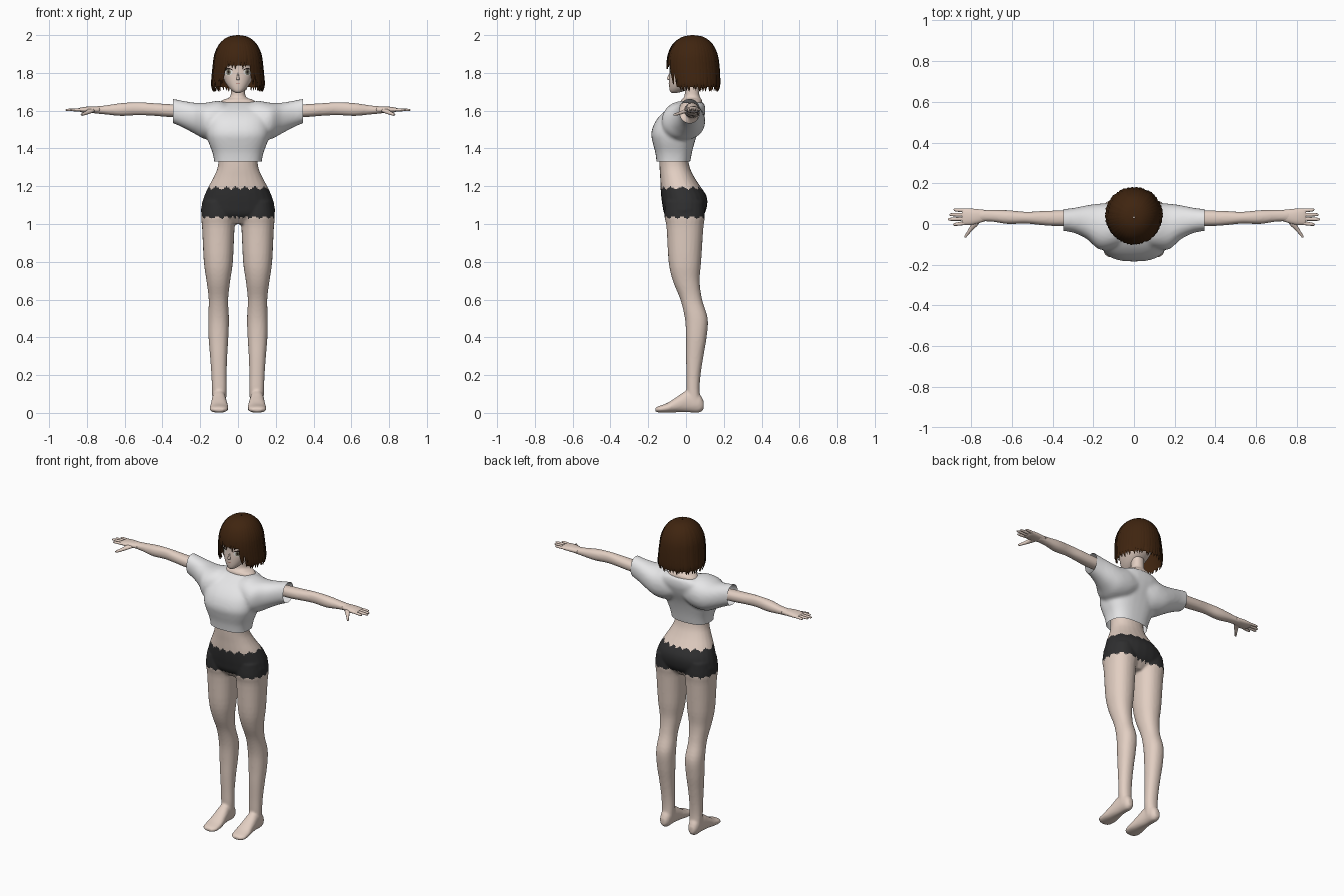
import bpy, bmesh, random
from math import sin, cos, pi, tau, atan2, copysign
from mathutils import Vector
from mathutils.bvhtree import BVHTree

random.seed(4)
if "Cube" in bpy.data.objects:
    bpy.data.objects.remove(bpy.data.objects["Cube"])


def material(name, r, g, b):
    m = bpy.data.materials.new(name)
    m.use_nodes = True
    m.diffuse_color = (r, g, b, 1)
    node = next(n for n in m.node_tree.nodes if n.type == 'BSDF_PRINCIPLED')
    node.inputs["Base Color"].default_value = (r, g, b, 1)
    node.inputs["Roughness"].default_value = 0.8
    return m


SKIN = material("skin", .76, .62, .54)
WHITE = material("shirt white", .8, .8, .81)
BLACK = material("shorts charcoal", .028, .028, .029)
BROWN = material("hair brown", .05, .018, .005)
EYE = material("eye white", .8, .79, .76)
IRIS = material("iris olive", .2, .19, .13)
LASH = material("lash dark", .02, .012, .01)
LIP = material("lip rose", .4, .16, .13)


def spline(rows, u):
    """Smooth interpolation through the rows at index u."""
    n = len(rows) - 1
    i = min(int(u), n - 1)
    f = u - i
    four = [rows[max(0, min(n, i + k))] for k in (-1, 0, 1, 2)]
    return [b + .5 * f * (c - a + f * (2 * a - 5 * b + 4 * c - d + f * (3 * (b - c) + d - a)))
            for a, b, c, d in zip(*four)]


def loft(bm, axis, rows, side=1, power=2.2, sides=24, sub=4):
    """Closed tube; each row is position on the axis, then min/max of the other two axes."""
    rings = []
    for k in range((len(rows) - 1) * sub + 1):
        t, a0, a1, b0, b1 = spline(rows, k / sub)
        ring = []
        for j in range(sides):
            c, s = cos(tau * j / sides), sin(tau * j / sides)
            a = (a0 + a1) / 2 + (a1 - a0) / 2 * copysign(abs(c) ** (2 / power), c)
            b = (b0 + b1) / 2 + (b1 - b0) / 2 * copysign(abs(s) ** (2 / power), s)
            x, y, z = {'x': (t, a, b), 'y': (a, t, b), 'z': (a, b, t)}[axis]
            ring.append(bm.verts.new((x * side, y, z)))
        rings.append(ring)
    for r0, r1 in zip(rings, rings[1:]):
        for j in range(sides):
            k = (j + 1) % sides
            bm.faces.new((r0[j], r0[k], r1[k], r1[j]))
    bm.faces.new(rings[0])
    bm.faces.new(rings[-1])


def finish(name, bm, *mats):
    bmesh.ops.recalc_face_normals(bm, faces=bm.faces[:])
    me = bpy.data.meshes.new(name)
    bm.to_mesh(me)
    bm.free()
    for m in mats:
        me.materials.append(m)
    me.shade_smooth()
    ob = bpy.data.objects.new(name, me)
    bpy.context.collection.objects.link(ob)
    return ob


def fuse(bm, voxel, passes):
    """Merge overlapping tubes into one smooth skin and return it as a bmesh."""
    ob = finish("fuse_helper", bm)
    rm = ob.modifiers.new("merge", 'REMESH')
    rm.mode, rm.voxel_size = 'VOXEL', voxel
    sm = ob.modifiers.new("relax", 'SMOOTH')
    sm.factor, sm.iterations = .5, passes
    dg = bpy.context.evaluated_depsgraph_get()
    me = bpy.data.meshes.new_from_object(ob.evaluated_get(dg))
    out = bmesh.new()
    out.from_mesh(me)
    bpy.data.objects.remove(ob)
    bpy.data.meshes.remove(me)
    return out


# Body: torso, neck, legs, feet and arms merged
bm = bmesh.new()
torso = [(1.0, .06, -.07, .05), (1.05, .185, -.113, .095), (1.1, .192, -.125, .112),
         (1.15, .178, -.132, .108), (1.2, .155, -.135, .075), (1.25, .128, -.137, .043),
         (1.3, .108, -.14, .02), (1.36, .104, -.14, .012), (1.45, .11, -.13, .03),
         (1.55, .13, -.08, .06), (1.62, .11, -.035, .085), (1.655, .085, -.028, .085),
         (1.668, .048, -.012, .075), (1.69, .038, -.007, .07), (1.75, .038, -.005, .07)]
loft(bm, 'z', [(z, -w, w, a, b) for z, w, a, b in torso])
leg = [(1.12, .02, .185, -.11, .095), (1.04, .01, .195, -.114, .1), (.98, .018, .19, -.103, .092),
       (.8, .027, .181, -.092, .08), (.7, .041, .167, -.07, .072), (.6, .052, .155, -.03, .085),
       (.5, .048, .158, -.006, .115), (.4, .051, .156, 0, .109), (.3, .057, .148, 0, .092),
       (.2, .06, .141, .002, .077), (.12, .06, .138, .003, .072), (.04, .064, .136, .01, .08)]
foot = [(.094, .085, .118, .02, .06), (.07, .068, .133, .002, .1), (.01, .064, .138, .003, .12),
        (-.05, .056, .144, .003, .084), (-.1, .05, .15, .001, .052), (-.145, .056, .147, .002, .036),
        (-.163, .075, .125, .008, .026)]
arm = [(.1, 0, .07, 1.56, 1.62), (.35, -.01, .067, 1.566, 1.634), (.45, -.006, .064, 1.573, 1.64),
       (.53, .002, .06, 1.576, 1.645), (.62, 0, .068, 1.572, 1.64), (.7, .012, .069, 1.58, 1.628),
       (.77, .012, .07, 1.586, 1.622)]
for side in (1, -1):
    loft(bm, 'z', leg, side)
    loft(bm, 'y', foot, side)
    loft(bm, 'x', arm, side)
bm = fuse(bm, .007, 5)


def tooth(v):
    return abs(v % 1 - .5)


# Shorts: dark band with ragged waist and hems
for f in bm.faces:
    x, y, z = f.calc_center_median()
    a = atan2(y + .02, x) / tau
    low = 1.028 + .03 * tooth(a * 23)
    high = 1.182 + .035 * tooth(a * 15)
    f.material_index = int(low < z < high)
finish("body_and_shorts", bm, SKIN, BLACK)

# Hands: palm, four fingers and thumb
palm = [(.73, .014, .069, 1.588, 1.621), (.79, -.003, .075, 1.588, 1.622),
        (.83, -.004, .076, 1.592, 1.617), (.845, .002, .07, 1.598, 1.612)]
thumb = [(.035, .75, .795, 1.592, 1.614), (0, .762, .8, 1.588, 1.61),
         (-.03, .792, .815, 1.579, 1.597), (-.058, .817, .832, 1.573, 1.586),
         (-.067, .825, .831, 1.577, 1.582)]
fingers = [(.006, -.003, .888), (.026, .023, .914), (.046, .046, .906), (.066, .07, .885)]
for label, side in (("left", 1), ("right", -1)):
    bm = bmesh.new()
    loft(bm, 'x', palm, side)
    loft(bm, 'y', thumb, side, sides=12)
    for base, tip, end in fingers:
        rows = []
        for f, r in ((0, .009), (.5, .009), (.9, .007), (1, .002)):
            y, x = base + (tip - base) * f, .82 + (end - .82) * f
            rows.append((x, y - r, y + r, 1.604 - r * .8, 1.604 + r * .8))
        loft(bm, 'x', rows, side, sides=12)
    finish(label + "_hand", bm, SKIN)

# Cropped shirt: body and wide sleeves, trimmed open at hem and cuffs
bm = bmesh.new()
shirt = [(1.28, .125, -.152, .01), (1.33, .126, -.156, .022), (1.38, .136, -.163, .032),
         (1.43, .155, -.176, .045), (1.48, .168, -.184, .062), (1.54, .17, -.164, .088),
         (1.59, .168, -.122, .102), (1.625, .14, -.07, .1), (1.645, .09, -.03, .092)]
loft(bm, 'z', [(z, -w, w, a, b) for z, w, a, b in shirt], power=2.6, sides=32)
sleeve = [(.04, -.1, .09, 1.48, 1.63), (.1, -.12, .1, 1.45, 1.652), (.17, -.125, .1, 1.448, 1.642),
          (.23, -.075, .092, 1.478, 1.642), (.29, -.045, .08, 1.51, 1.652),
          (.345, -.034, .073, 1.534, 1.663), (.38, -.03, .07, 1.545, 1.67)]
for side in (1, -1):
    loft(bm, 'x', sleeve, side, sides=32)
bm = fuse(bm, .009, 8)
for co, no in (((.345, 0, 0), (1, 0, 0)), ((-.345, 0, 0), (-1, 0, 0)), ((0, 0, 1.33), (0, 0, -1))):
    bmesh.ops.bisect_plane(bm, geom=bm.verts[:] + bm.edges[:] + bm.faces[:],
                           plane_co=co, plane_no=no, clear_outer=True)
finish("shirt", bm, WHITE)

# Head with a small nose
bm = bmesh.new()
skull = [(1.694, .01, -.075, -.05), (1.704, .03, -.085, -.01), (1.73, .055, -.089, .04),
         (1.77, .077, -.089, .09), (1.82, .089, -.086, .12), (1.88, .095, -.086, .13),
         (1.94, .07, -.05, .1), (1.965, .03, -.01, .07)]
loft(bm, 'z', [(z, -w, w, a, b) for z, w, a, b in skull], sides=40)
face_tree = BVHTree.FromBMesh(bm)
loft(bm, 'z', [(1.762, -.007, .007, -.09, -.08), (1.768, -.008, .008, -.102, -.08),
               (1.785, -.005, .005, -.094, -.08), (1.8, -.003, .003, -.087, -.08)], sides=12)
finish("head", bm, SKIN)


def decal(bm, cx, cz, rx, rz, lift, tilt=0, bend=0):
    """Thin oval plate laid over the face."""
    rings = []
    for r in (.02, .5, 1):
        ring = []
        for j in range(20):
            u, v = r * cos(tau * j / 20), r * sin(tau * j / 20)
            x, z = cx + rx * u, cz + rz * v + tilt * u - bend * u * u
            hit = face_tree.ray_cast(Vector((x, -1, z)), Vector((0, 1, 0)))[0]
            ring.append(bm.verts.new((x, (hit.y if hit else -.05) - lift, z)))
        rings.append(ring)
    bm.faces.new(rings[0])
    for r0, r1 in zip(rings, rings[1:]):
        for j in range(20):
            k = (j + 1) % 20
            bm.faces.new((r0[j], r0[k], r1[k], r1[j]))


# Eyes, lashes, brows and mouth
layers = [("eye_whites", EYE, 1.803, .022, .016, .002, 0, 0),
          ("irises", IRIS, 1.804, .012, .015, .003, 0, 0),
          ("pupils", LASH, 1.805, .005, .008, .004, 0, 0),
          ("lashes", LASH, 1.822, .025, .0035, .005, 0, .009),
          ("brows", BROWN, 1.848, .022, .002, .002, 0, .006)]
for name, mat, z, rx, rz, lift, tilt, bend in layers:
    bm = bmesh.new()
    for side in (1, -1):
        decal(bm, side * .05, z, rx, rz, lift, side * tilt, bend)
    finish(name, bm, mat)
bm = bmesh.new()
decal(bm, 0, 1.742, .013, .002, .002, 0, -.002)
finish("mouth", bm, LIP)

# Bobbed hair: an inner cap covered with tapered locks
bob = [(2.0, .004, .03, .038), (1.99, .055, -.02, .095), (1.955, .098, -.068, .14),
       (1.9, .125, -.095, .168), (1.84, .134, -.103, .178), (1.78, .14, -.098, .182),
       (1.735, .143, -.09, .182), (1.7, .132, -.075, .172)]


def hair_point(a, u, k):
    """Point on the hair at angle a from the front, u rows down, scaled by k."""
    z, w, y0, y1 = spline(bob, u)
    return (w * k * sin(a), (y0 + y1) / 2 - (y1 - y0) / 2 * k * cos(a), z)


bm = bmesh.new()
cols, steps = 60, 26
grid = [[bm.verts.new(hair_point(tau * j / cols - pi, i * .25, .96)) for j in range(cols)]
        for i in range(steps)]
for i in range(steps - 1):
    for j in range(cols):
        a = tau * (j + .5) / cols - pi
        if abs(a) > .74 or i * .25 < 3.9:
            k = (j + 1) % cols
            bm.faces.new((grid[i][j], grid[i][k], grid[i + 1][k], grid[i + 1][j]))
finish("hair_cap", bm, BROWN)

bm = bmesh.new()
count = 44
for n in range(count):
    a = tau * (n + .5) / count - pi
    if abs(a) < .6:
        end = 4.05 + random.random() * .45
    elif abs(a) < .8:
        end = 5.5 + random.random() * .6
    else:
        end = 6.6 + random.random() * .4
    swell = 1 + random.uniform(-.008, .012)
    sway = random.uniform(-.05, .05)
    rows = []
    for i in range(17):
        f = i / 16
        w = tau / count * .85 * (1 - max(0, (f - .7) / .3) ** 1.6) + .002
        m = a + sway * f * f
        rows.append([bm.verts.new(hair_point(m + w * s, end * f, swell - .03 * abs(s)))
                     for s in (-1, 0, 1)])
    for r0, r1 in zip(rows, rows[1:]):
        for j in (0, 1):
            bm.faces.new((r0[j], r0[j + 1], r1[j + 1], r1[j]))
finish("hair_locks", bm, BROWN)
